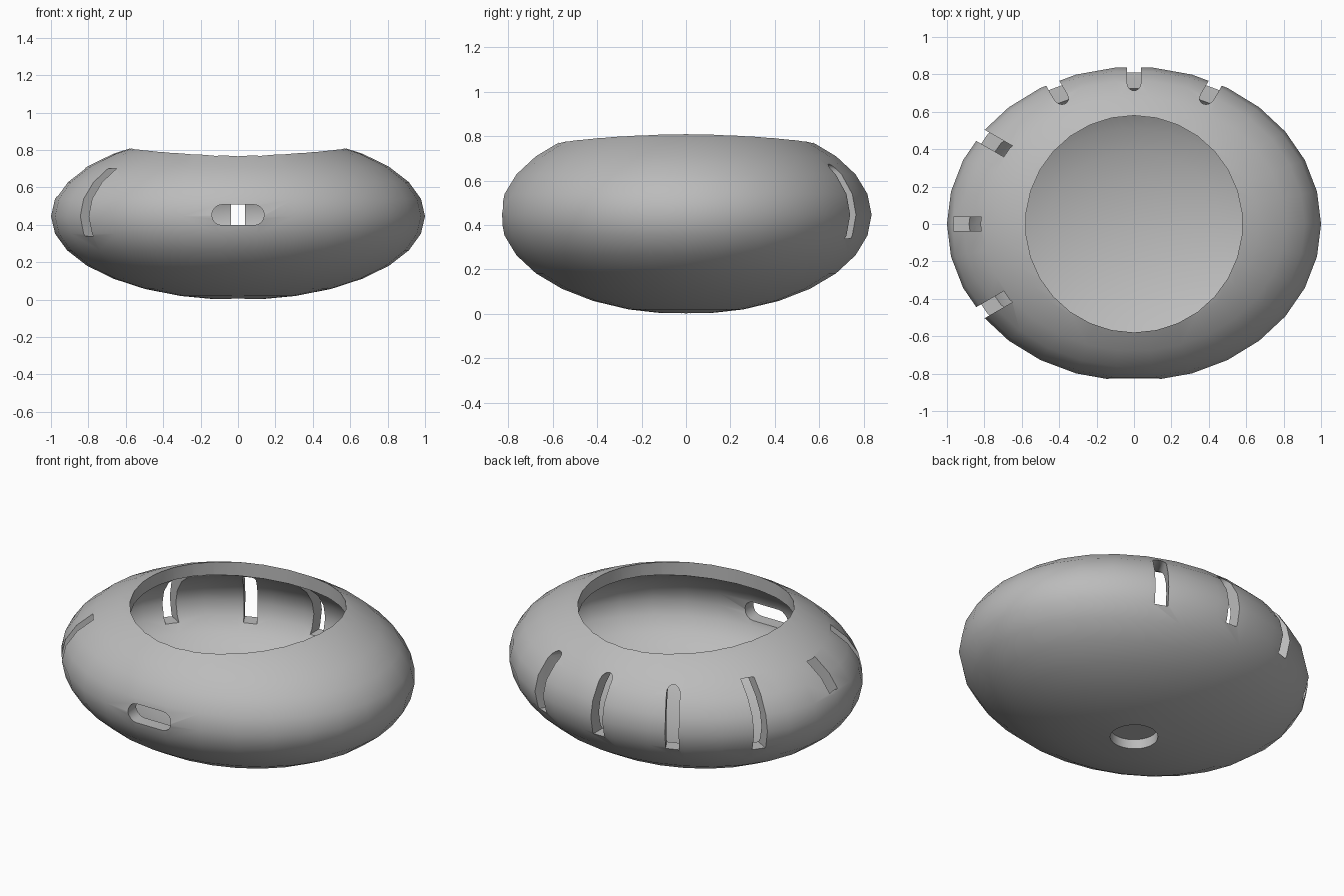
import bpy, bmesh, math
from mathutils import Matrix

if "Cube" in bpy.data.objects:
    bpy.data.objects.remove(bpy.data.objects["Cube"])

CZ = 0.446           # height of the widest ring
WALL = 0.075         # shell thickness
SEG = 30

grey = bpy.data.materials.new("plain grey")
grey.diffuse_color = (0.5, 0.5, 0.5, 1)
grey.use_nodes = True
grey.node_tree.nodes["Principled BSDF"].inputs["Base Color"].default_value = grey.diffuse_color


def make_object(name, bm):
    bmesh.ops.recalc_face_normals(bm, faces=bm.faces)
    mesh = bpy.data.meshes.new(name)
    bm.to_mesh(mesh)
    bm.free()
    mesh.materials.append(grey)
    ob = bpy.data.objects.new(name, mesh)
    bpy.context.collection.objects.link(ob)
    return ob


def ellipsoid(name, a, b, h):
    """Ellipsoid with flat end caps and half-step rings."""
    bm = bmesh.new()
    rings = []
    for i in range(SEG // 2):
        p = math.pi * (i + 0.5) / (SEG // 2)
        rings.append([bm.verts.new((a * math.sin(p) * math.cos(2 * math.pi * k / SEG),
                                    b * math.sin(p) * math.sin(2 * math.pi * k / SEG),
                                    CZ - h * math.cos(p))) for k in range(SEG)])
    for lo, hi in zip(rings, rings[1:]):
        for k in range(SEG):
            n = (k + 1) % SEG
            bm.faces.new((lo[k], lo[n], hi[n], hi[k]))
    bm.faces.new(rings[0])
    bm.faces.new(rings[-1])
    return make_object(name, bm)


def prism(name, profile, r0, r1, angle):
    """Extrude a (sideways, z) profile outward along a direction in plan."""
    bm = bmesh.new()
    inner = [bm.verts.new((r0, u, z)) for u, z in profile]
    outer = [bm.verts.new((r1, u, z)) for u, z in profile]
    bm.faces.new(inner)
    bm.faces.new(outer)
    for i in range(len(profile)):
        j = (i + 1) % len(profile)
        bm.faces.new((inner[i], inner[j], outer[j], outer[i]))
    bm.transform(Matrix.Rotation(math.radians(angle), 4, 'Z'))
    return make_object(name, bm)


def cylinder(name, r, z0, z1):
    bm = bmesh.new()
    bmesh.ops.create_cone(bm, cap_ends=True, segments=SEG, radius1=r, radius2=r,
                          depth=z1 - z0,
                          matrix=Matrix.Translation((0, 0, (z0 + z1) / 2)))
    return make_object(name, bm)


def arc(cx, cz, r, a0, a1, n=8):
    return [(cx + r * math.cos(math.radians(a0 + (a1 - a0) * i / n)),
             cz + r * math.sin(math.radians(a0 + (a1 - a0) * i / n))) for i in range(n + 1)]


# Hollow bowl body
shell = ellipsoid("bowl_shell", 1.0, 0.84, 0.448)
cutters = [ellipsoid("hollow_cutter", 1 - WALL, 0.84 - WALL, 0.448 - WALL)]

# Round top opening and blind socket underneath
cutters.append(cylinder("opening_cutter", 0.58, 0.5, 1.2))
cutters.append(cylinder("socket_cutter", 0.128, -0.2, 0.06))

# Vertical side slots: round-topped at the back, square on the left
W = 0.037
rounded = [(-W, 0.34), (W, 0.34)] + arc(0, 0.675 - W, W, 0, 180)
square = [(-W, 0.34), (W, 0.34), (W, 0.70), (-W, 0.70)]
for angle in (60, 90, 120, 150, 180, 210):
    profile = rounded if angle <= 120 else square
    cutters.append(prism(f"slot_cutter_{angle}", profile, 0.5, 0.965, angle))

# Wide pill-shaped port at the front
pill = arc(0.085, 0.453, 0.055, -90, 90) + arc(-0.085, 0.453, 0.055, 90, 270)
cutters.append(prism("port_cutter", pill, 0.5, 1.0, 270))

# Cut everything out of the body
for c in cutters:
    c.hide_render = True
    mod = shell.modifiers.new(c.name, 'BOOLEAN')
    mod.operation = 'DIFFERENCE'
    mod.solver = 'EXACT'
    mod.object = c
bpy.context.view_layer.update()
result = bpy.data.meshes.new_from_object(
    shell.evaluated_get(bpy.context.evaluated_depsgraph_get()))
shell.modifiers.clear()
shell.data = result
for c in cutters:
    bpy.data.objects.remove(c, do_unlink=True)
result.materials.clear()
result.materials.append(grey)
for p in result.polygons:
    p.material_index = 0

# Smooth walls with crisp cut edges
bpy.ops.object.select_all(action='DESELECT')
shell.select_set(True)
bpy.context.view_layer.objects.active = shell
bpy.ops.object.shade_smooth_by_angle(angle=math.radians(30))
